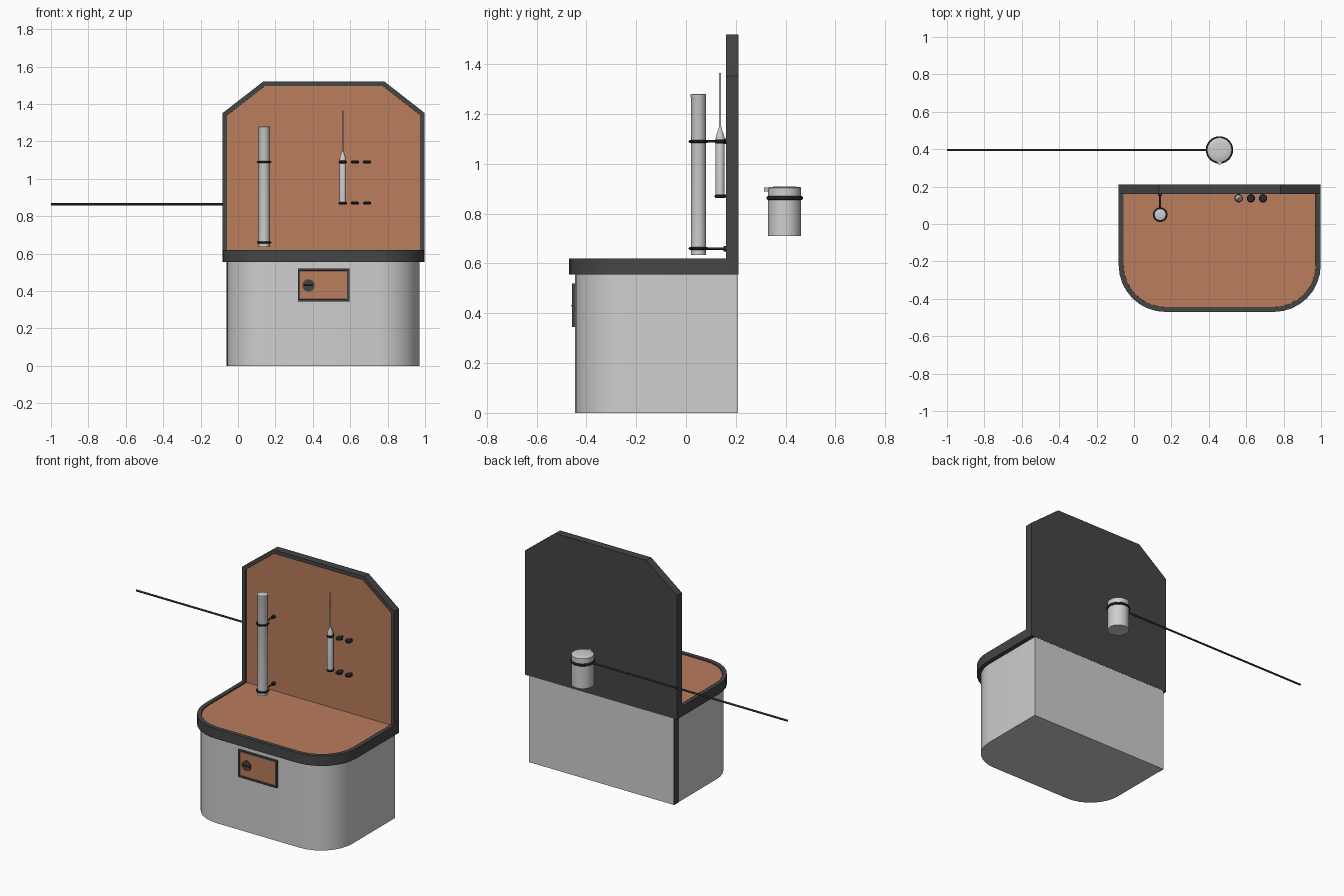
import bpy, bmesh, math
from mathutils import Vector, Matrix

if "Cube" in bpy.data.objects:
    bpy.data.objects.remove(bpy.data.objects["Cube"])


def material(name, c):
    m = bpy.data.materials.new(name)
    m.diffuse_color = (*c, 1)
    m.use_nodes = True
    m.node_tree.nodes["Principled BSDF"].inputs["Base Color"].default_value = m.diffuse_color
    return m


ORANGE = material("terracotta_panel", (0.49, 0.205, 0.108))
DARK = material("charcoal_trim", (0.06, 0.06, 0.06))
BLACK = material("black_clamp", (0.025, 0.025, 0.026))
GREY = material("light_grey", (0.62, 0.62, 0.62))


def finish(name, bm, mats, smooth=True):
    bmesh.ops.recalc_face_normals(bm, faces=bm.faces)
    me = bpy.data.meshes.new(name)
    bm.to_mesh(me)
    bm.free()
    for m in mats:
        me.materials.append(m)
    ob = bpy.data.objects.new(name, me)
    bpy.context.collection.objects.link(ob)
    if smooth:
        bpy.ops.object.select_all(action='DESELECT')
        bpy.context.view_layer.objects.active = ob
        ob.select_set(True)
        bpy.ops.object.shade_smooth_by_angle(angle=math.radians(35))
    return ob


def prism(name, outline, axis, a, b, mats, inset=None, depth=0.008):
    """Extrude an outline along z (xy outline) or y (xz outline);
    optionally sink a framed panel into the top or front face."""
    bm = bmesh.new()
    put = (lambda p, d: (p[0], p[1], d)) if axis == 'z' else (lambda p, d: (p[0], d, p[1]))
    lo = [bm.verts.new(put(p, a)) for p in outline]
    hi = [bm.verts.new(put(p, b)) for p in outline]
    bm.faces.new(lo)
    bm.faces.new(hi)
    n = len(outline)
    for i in range(n):
        j = (i + 1) % n
        bm.faces.new((lo[i], lo[j], hi[j], hi[i]))
    bmesh.ops.recalc_face_normals(bm, faces=bm.faces)
    if inset:
        d = Vector((0, 0, 1)) if axis == 'z' else Vector((0, -1, 0))
        bm.normal_update()
        f = max(bm.faces, key=lambda q: q.normal.dot(d))
        bmesh.ops.inset_individual(bm, faces=[f], thickness=inset, use_even_offset=True)
        bmesh.ops.inset_individual(bm, faces=[f], thickness=0.0005, depth=-depth, use_even_offset=True)
        f.material_index = 1
    return finish(name, bm, mats)


def d_shape(x0, x1, y0, y1, r, n=8):
    """Plan with square back corners and rounded front corners."""
    pts = [(x1, y1), (x0, y1)]
    for cx, start in ((x0 + r, math.pi), (x1 - r, 1.5 * math.pi)):
        for i in range(n + 1):
            t = start + i / n * math.pi / 2
            pts.append((cx + r * math.cos(t), y0 + r + r * math.sin(t)))
    return pts


def lathe(name, x, y, profile, mat, seg=32):
    """Solid of revolution about a vertical axis from (radius, z) pairs."""
    bm = bmesh.new()
    rings = []
    for r, z in profile:
        rings.append([bm.verts.new((x + r * math.cos(2 * math.pi * i / seg),
                                    y + r * math.sin(2 * math.pi * i / seg), z)) for i in range(seg)])
    for p, q in zip(rings, rings[1:]):
        for i in range(seg):
            j = (i + 1) % seg
            bm.faces.new((p[i], p[j], q[j], q[i]))
    bm.faces.new(rings[0])
    bm.faces.new(rings[-1])
    return finish(name, bm, [mat])


def rod(name, p, q, r, mat, seg=16):
    p, q = Vector(p), Vector(q)
    bm = bmesh.new()
    rot = (q - p).to_track_quat('Z', 'Y').to_matrix().to_4x4()
    bmesh.ops.create_cone(bm, cap_ends=True, segments=seg, radius1=r, radius2=r,
                          depth=(q - p).length, matrix=Matrix.Translation((p + q) / 2) @ rot)
    return finish(name, bm, [mat])


def collar(name, x, y, z, r, h):
    """Clamp ring with softened edges."""
    e = h * 0.3
    return lathe(name, x, y, [(r - e, z - h / 2), (r, z - h / 2 + e),
                              (r, z + h / 2 - e), (r - e, z + h / 2)], BLACK)


# Cabinet body and the dark strip on its rear left edge
prism("cabinet", d_shape(-0.06, 0.97, -0.445, 0.209, 0.22), 'z', 0, 0.56, [GREY])
prism("cabinet_edge_strip", [(-0.062, 0.16), (-0.059, 0.16), (-0.059, 0.209), (-0.062, 0.209)],
      'z', 0.0, 0.556, [DARK])

# Worktop with raised rim and back board with sunken panel
prism("worktop", d_shape(-0.082, 0.998, -0.47, 0.21, 0.25), 'z', 0.555, 0.62, [DARK, ORANGE], 0.026)
prism("back_board", [(-0.082, 0.585), (0.998, 0.585), (0.998, 1.352), (0.783, 1.52),
                     (0.135, 1.52), (-0.082, 1.352)], 'y', 0.16, 0.21, [DARK, ORANGE], 0.024)

# Drawer front and round knob
prism("drawer", [(0.32, 0.345), (0.595, 0.345), (0.595, 0.52), (0.32, 0.52)],
      'y', -0.458, -0.435, [DARK, ORANGE], 0.011, 0.006)
rod("drawer_knob", (0.377, -0.445, 0.43), (0.377, -0.457, 0.43), 0.033, DARK, 32)
rod("drawer_knob_grip", (0.352, -0.457, 0.43), (0.402, -0.457, 0.43), 0.004, BLACK)

# Tall tube held by two clamps on arms
tx, ty = 0.14, 0.05
lathe("tall_tube", tx, ty, [(0.03, 0.635), (0.03, 1.265), (0.031, 1.268), (0.031, 1.278), (0.027, 1.28)], GREY)
for i, z in enumerate((0.66, 1.09)):
    collar(f"tube_clamp_{i}", tx, ty, z, 0.039, 0.011)
    rod(f"tube_clamp_arm_{i}", (tx, ty + 0.03, z), (tx, 0.17, z), 0.005, BLACK)
    rod(f"tube_clamp_foot_{i}", (tx, 0.15, z), (tx, 0.17, z), 0.011, BLACK)

# Pipette and the rack of clamps beside it
py = 0.137
lathe("pipette", 0.56, py, [(0.018, 0.868), (0.018, 1.105), (0.014, 1.12), (0.007, 1.138),
                            (0.0045, 1.15), (0.0045, 1.365)], GREY, 24)
for i, x in enumerate((0.56, 0.625, 0.69)):
    for j, z in enumerate((0.87, 1.09)):
        collar(f"pipette_clamp_{i}_{j}", x, py, z, 0.022, 0.015)
        rod(f"pipette_clamp_arm_{i}_{j}", (x, py + 0.01, z), (x, 0.17, z), 0.006, BLACK)

# Beaker behind the board with pouring lip, ring and long rod
bx, by = 0.457, 0.396
lathe("beaker", bx, by, [(0.066, 0.71), (0.066, 0.904), (0.062, 0.907), (0.035, 0.909), (0.004, 0.91)], GREY, 40)
prism("beaker_lip", [(bx - 0.018, by - 0.06), (bx, by - 0.082), (bx + 0.018, by - 0.06)],
      'z', 0.89, 0.906, [GREY])
collar("beaker_ring", bx, by, 0.863, 0.073, 0.016)
rod("beaker_rod", (-1.0, by, 0.864), (bx - 0.06, by, 0.864), 0.006, BLACK)
